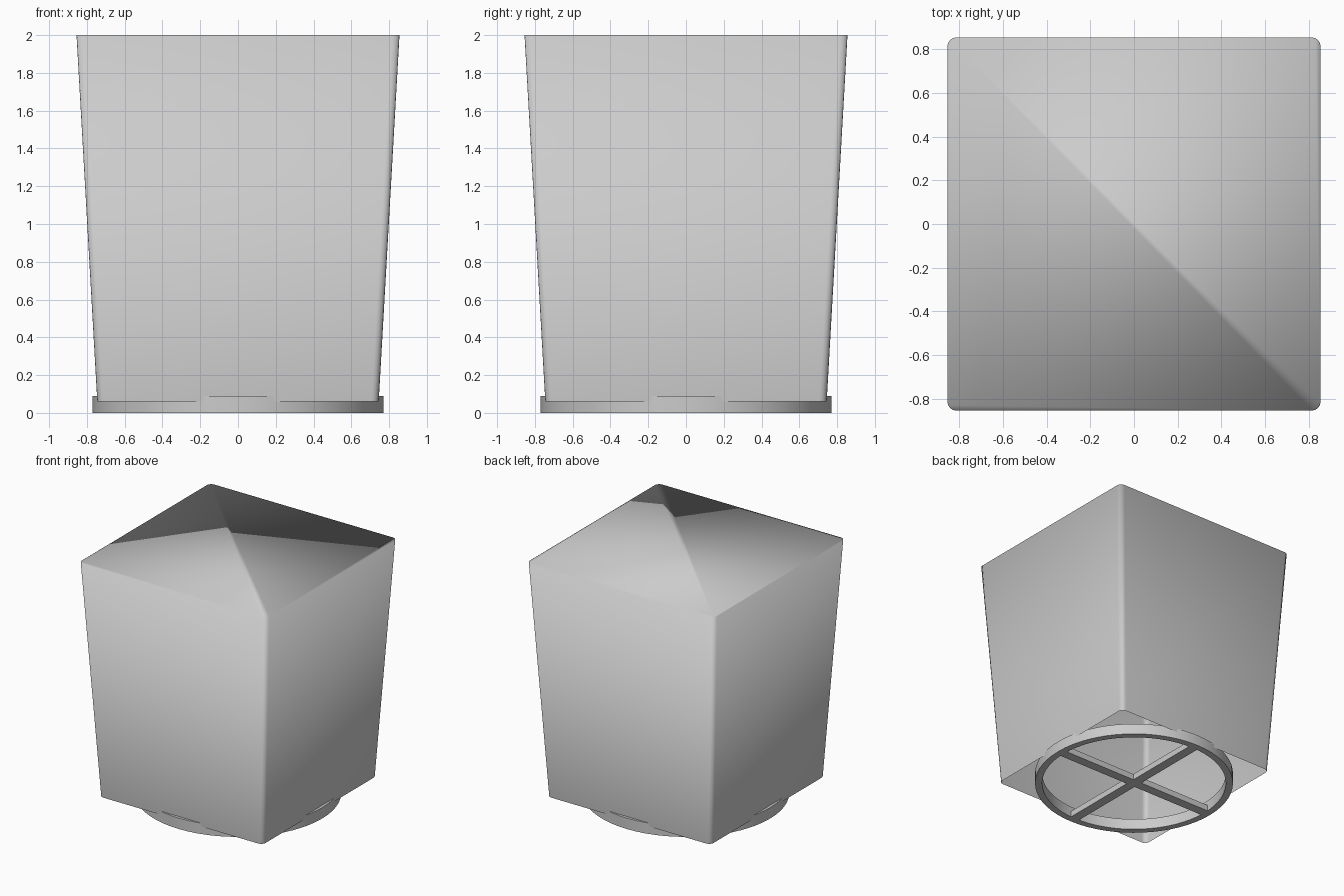
import bpy, bmesh
from math import cos, sin, pi, tau

if "Cube" in bpy.data.objects:
    bpy.data.objects.remove(bpy.data.objects["Cube"])


def finish(name, bm, angle=None):
    mesh = bpy.data.meshes.new(name)
    bm.to_mesh(mesh)
    bm.free()
    obj = bpy.data.objects.new(name, mesh)
    bpy.context.collection.objects.link(obj)
    bpy.context.view_layer.objects.active = obj
    bpy.ops.object.select_all(action='DESELECT')
    obj.select_set(True)
    if angle is not None:
        bpy.ops.object.shade_smooth_by_angle(angle=angle)
    return obj


def rounded_square(bm, half, z, radius=0.04, steps=4):
    verts = []
    for q in range(4):
        mid = pi / 4 + q * pi / 2
        cx = (half - radius) * (1 if cos(mid) > 0 else -1)
        cy = (half - radius) * (1 if sin(mid) > 0 else -1)
        for i in range(steps + 1):
            a = q * pi / 2 + i / steps * pi / 2
            verts.append(bm.verts.new((cx + radius * cos(a), cy + radius * sin(a), z)))
    return verts


# Tapered square shade: closed top, open bottom, smooth all over
bm = bmesh.new()
low = rounded_square(bm, 0.745, 0.06)
high = rounded_square(bm, 0.855, 2.0)
n = len(low)
for i in range(n):
    j = (i + 1) % n
    bm.faces.new((low[i], low[j], high[j], high[i]))
bm.faces.new(high)
for f in bm.faces:
    f.smooth = True
finish("square_shade", bm)

# Base ring, partly inside the shade so its wall peeks out on four sides
bm = bmesh.new()
profile = [(0.715, 0.0), (0.77, 0.0), (0.77, 0.09), (0.715, 0.09)]
SEG = 64
rings = [[bm.verts.new((r * cos(tau * k / SEG), r * sin(tau * k / SEG), z))
          for r, z in profile] for k in range(SEG)]
for k in range(SEG):
    a, b = rings[k], rings[(k + 1) % SEG]
    for i in range(4):
        j = (i + 1) % 4
        bm.faces.new((a[i], b[i], b[j], a[j]))
bmesh.ops.recalc_face_normals(bm, faces=bm.faces[:])
finish("base_ring", bm, pi / 6)

# Cross bars under the shade: one plus-shaped outline, extruded
L, W, H = 0.73, 0.04, 0.05
quarter = [(L, -W), (L, W), (W, W)]
bm = bmesh.new()
outline = []
for q in range(4):
    c, s = round(cos(q * pi / 2)), round(sin(q * pi / 2))
    outline += [bm.verts.new((x * c - y * s, x * s + y * c, 0)) for x, y in quarter]
face = bm.faces.new(outline)
ext = bmesh.ops.extrude_face_region(bm, geom=[face], use_keep_orig=True)
bmesh.ops.translate(bm, vec=(0, 0, H),
                    verts=[v for v in ext["geom"] if isinstance(v, bmesh.types.BMVert)])
bmesh.ops.recalc_face_normals(bm, faces=bm.faces[:])
finish("cross_bars", bm)
